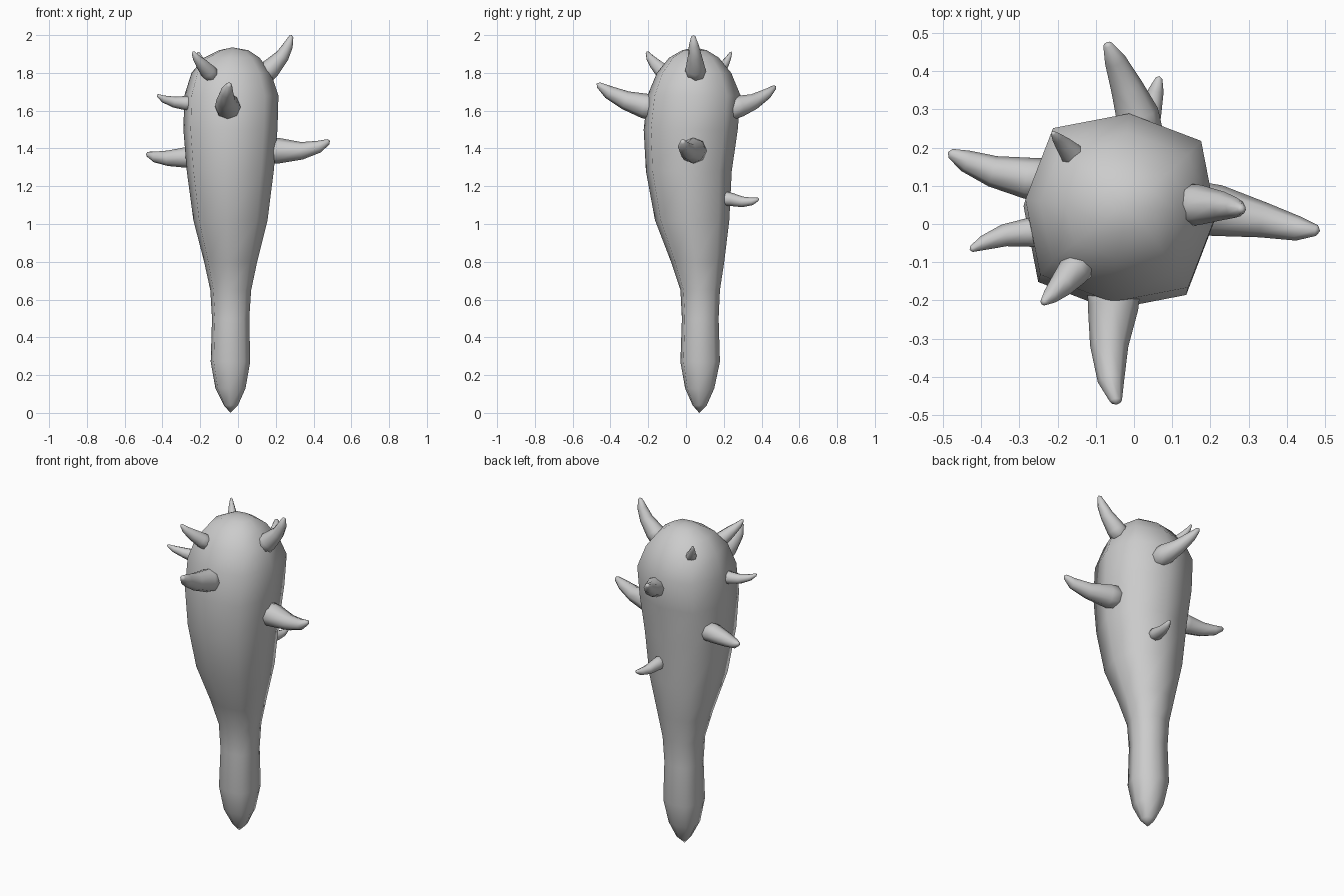
import bpy, bmesh
from math import cos, sin, pi, radians
from mathutils import Vector


def loft(name, rings, start=None, end=None):
    """Skin a list of equal-length rings, closing each end with a point."""
    bm = bmesh.new()
    rows = [[bm.verts.new(p) for p in r] for r in rings]
    n = len(rows[0])
    for a, b in zip(rows, rows[1:]):
        for i in range(n):
            j = (i + 1) % n
            bm.faces.new((a[i], a[j], b[j], b[i]))
    for row, tip in ((rows[0], start), (rows[-1], end)):
        if tip is None:
            bm.faces.new(row)
        else:
            v = bm.verts.new(tip)
            for i in range(n):
                bm.faces.new((row[i], row[(i + 1) % n], v))
    bmesh.ops.recalc_face_normals(bm, faces=bm.faces)
    me = bpy.data.meshes.new(name)
    bm.to_mesh(me)
    bm.free()
    for f in me.polygons:
        f.use_smooth = True
    ob = bpy.data.objects.new(name, me)
    bpy.context.collection.objects.link(ob)
    return ob


def spike(name, path, sides=8):
    """Curved horn along (x, y, z, radius) points; the last point is the tip."""
    pts = [Vector(p[:3]) for p in path]
    rings = []
    for k in range(len(pts) - 1):
        t = (pts[k + 1] - pts[max(k - 1, 0)]).normalized()
        u = t.cross(Vector((0, 0, 1))).normalized()
        v = u.cross(t)
        rings.append([pts[k] + path[k][3] * (cos(a) * u + sin(a) * v)
                      for a in [2 * pi * i / sides for i in range(sides)]])
    # blunt the end with a small ring just behind the tip
    c = pts[-1].lerp(pts[-2], 0.15)
    rings.append([c + (p - pts[-2]) * 0.45 for p in rings[-1]])
    return loft(name, rings, end=pts[-1])


# Club body: z, x min, x max, y min, y max
profile = [
    (0.04, -0.075, 0.00, 0.035, 0.11),
    (0.13, -0.12, 0.04, -0.005, 0.15),
    (0.27, -0.145, 0.065, -0.03, 0.18),
    (0.50, -0.138, 0.06, -0.022, 0.173),
    (0.65, -0.147, 0.07, -0.03, 0.18),
    (0.80, -0.18, 0.102, -0.08, 0.203),
    (1.02, -0.237, 0.157, -0.165, 0.23),
    (1.28, -0.272, 0.19, -0.213, 0.243),
    (1.50, -0.290, 0.21, -0.225, 0.275),
    (1.68, -0.285, 0.215, -0.205, 0.29),
    (1.80, -0.247, 0.175, -0.155, 0.24),
    (1.88, -0.18, 0.115, -0.09, 0.175),
    (1.92, -0.10, 0.055, -0.02, 0.11),
]
rings = []
for z, x0, x1, y0, y1 in profile:
    ring = []
    for i in range(8):
        a = radians(45 * i - 5)
        k = 1.1 if i % 2 else 1.0   # slightly squared octagon
        ring.append(((x0 + x1) / 2 + k * (x1 - x0) / 2 * cos(a),
                     (y0 + y1) / 2 + k * (y1 - y0) / 2 * sin(a), z))
    rings.append(ring)
loft("club_body", rings, (-0.04, 0.07, 0.0), (-0.03, 0.045, 1.935))

# Spikes around the head
spike("spike_right_top", [(0.12, 0.05, 1.78, 0.06), (0.175, 0.05, 1.825, 0.052),
                          (0.235, 0.047, 1.89, 0.037), (0.265, 0.042, 1.945, 0.027),
                          (0.285, 0.038, 2.0)])
spike("spike_right", [(0.13, 0.045, 1.39, 0.072), (0.22, 0.035, 1.388, 0.067),
                      (0.34, 0.01, 1.388, 0.046), (0.43, -0.012, 1.41, 0.032),
                      (0.487, -0.018, 1.44)])
spike("spike_front", [(-0.05, -0.13, 1.61, 0.072), (-0.055, -0.22, 1.625, 0.066),
                      (-0.065, -0.32, 1.655, 0.05), (-0.06, -0.41, 1.698, 0.035),
                      (-0.045, -0.473, 1.743)])
spike("spike_back_upper", [(0.02, 0.2, 1.60, 0.065), (0.008, 0.29, 1.625, 0.056),
                           (-0.02, 0.36, 1.648, 0.042), (-0.05, 0.43, 1.69, 0.028),
                           (-0.072, 0.476, 1.73)])
spike("spike_back_lower", [(0.02, 0.17, 1.14, 0.04), (0.03, 0.24, 1.13, 0.035),
                           (0.045, 0.3, 1.117, 0.028), (0.058, 0.35, 1.12, 0.02),
                           (0.067, 0.387, 1.132)])
spike("spike_left_lower", [(-0.19, 0.11, 1.36, 0.06), (-0.28, 0.12, 1.352, 0.054),
                           (-0.37, 0.138, 1.348, 0.041), (-0.44, 0.165, 1.355, 0.029),
                           (-0.487, 0.188, 1.372)])
spike("spike_left_upper", [(-0.21, -0.025, 1.64, 0.042), (-0.28, -0.022, 1.64, 0.037),
                           (-0.34, -0.03, 1.646, 0.029), (-0.395, -0.05, 1.662, 0.019),
                           (-0.43, -0.068, 1.683)])
spike("spike_front_left_top", [(-0.12, -0.08, 1.765, 0.048), (-0.16, -0.125, 1.81, 0.042),
                               (-0.19, -0.16, 1.845, 0.033), (-0.22, -0.19, 1.88, 0.021),
                               (-0.24, -0.208, 1.912)])
spike("spike_back_left_top", [(-0.135, 0.155, 1.785, 0.036), (-0.165, 0.185, 1.82, 0.03),
                              (-0.185, 0.208, 1.85, 0.022), (-0.202, 0.226, 1.882, 0.014),
                              (-0.213, 0.24, 1.912)])
